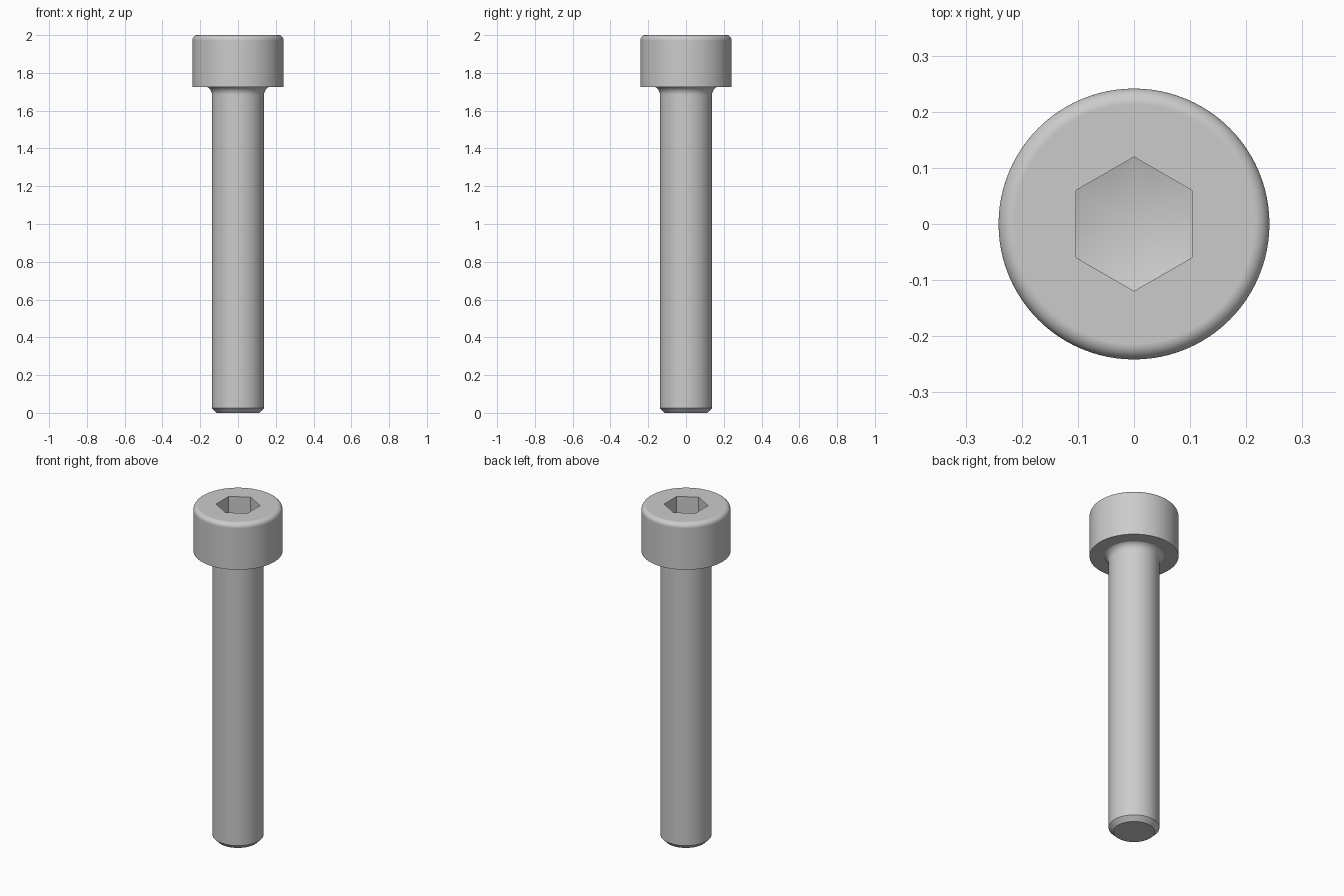
import bpy
import bmesh
from math import sin, cos, pi, radians, sqrt

if "Cube" in bpy.data.objects:
    bpy.data.objects.remove(bpy.data.objects["Cube"], do_unlink=True)

SEGMENTS = 96
HEAD_R, SHANK_R, TIP_R, COLLAR_R = 0.2414, 0.138, 0.112, 0.162
TOP, HEAD_Z, TIP_Z = 2.0, 1.724, 0.026
HEX_R = 0.207 / sqrt(3)

steel = bpy.data.materials.new("steel grey")
steel.use_nodes = True
colour = (0.6, 0.6, 0.6, 1)
steel.diffuse_color = colour
steel.node_tree.nodes["Principled BSDF"].inputs["Base Color"].default_value = colour


def arc(cx, cz, r, start, end, steps):
    """Points of a circular arc in the profile plane, angles in degrees."""
    angles = [radians(start + (end - start) * i / steps) for i in range(steps + 1)]
    return [(cx + r * cos(a), cz + r * sin(a)) for a in angles]


def revolve(name, profile, segments):
    """Closed solid turned about z; profile runs from bottom to top."""
    bm = bmesh.new()
    rings = []
    for r, z in profile:
        n = 1 if r == 0 else segments
        rings.append([bm.verts.new((r * sin(2 * pi * i / n), r * cos(2 * pi * i / n), z))
                      for i in range(n)])
    for low, high in zip(rings, rings[1:]):
        for i in range(segments):
            j = (i + 1) % segments
            if len(low) == 1:
                bm.faces.new((low[0], high[i], high[j]))
            else:
                bm.faces.new((low[i], low[j], high[j], high[i]))
    for ring in (rings[0], rings[-1]):
        if len(ring) > 1:
            bm.faces.new(ring)
    bmesh.ops.recalc_face_normals(bm, faces=bm.faces)
    mesh = bpy.data.meshes.new(name)
    bm.to_mesh(mesh)
    bm.free()
    mesh.materials.append(steel)
    obj = bpy.data.objects.new(name, mesh)
    bpy.context.collection.objects.link(obj)
    return obj


def combine(target, tool, operation):
    """Apply a boolean and drop the tool."""
    mod = target.modifiers.new(operation, "BOOLEAN")
    mod.operation, mod.object, mod.solver = operation, tool, "EXACT"
    bpy.context.view_layer.objects.active = target
    bpy.ops.object.modifier_apply(modifier=mod.name)
    bpy.data.objects.remove(tool, do_unlink=True)


# Chamfered tip, shank, fillet under the head, and head with rounded rim
fillet_r, rim_r = 0.0438, 0.0276
profile = [(TIP_R, 0), (SHANK_R, TIP_Z)]
profile += arc(SHANK_R + fillet_r, HEAD_Z - 0.039, fillet_r, 180, 117, 8)
profile += [(COLLAR_R, HEAD_Z), (HEAD_R, HEAD_Z)]
profile += arc(HEAD_R - rim_r, TOP - rim_r, rim_r, 0, 90, 10)
screw = revolve("socket_head_screw", profile, SEGMENTS)

# Hexagonal socket with a shallow conical floor
socket = revolve("socket_cutter", [(HEX_R, TOP - 0.3), (HEX_R, TOP + 0.1)], 6)
drill = revolve("drill_cone", [(0, TOP - 0.207), (0.239, TOP - 0.138), (0.239, TOP + 0.2)], SEGMENTS)
combine(socket, drill, "INTERSECT")
combine(screw, socket, "DIFFERENCE")

# Smooth round surfaces, crisp machined edges
bpy.ops.object.select_all(action="DESELECT")
screw.select_set(True)
bpy.context.view_layer.objects.active = screw
bpy.ops.object.shade_smooth_by_angle(angle=radians(25))
weighted = screw.modifiers.new("flat top shading", "WEIGHTED_NORMAL")
weighted.keep_sharp = True
